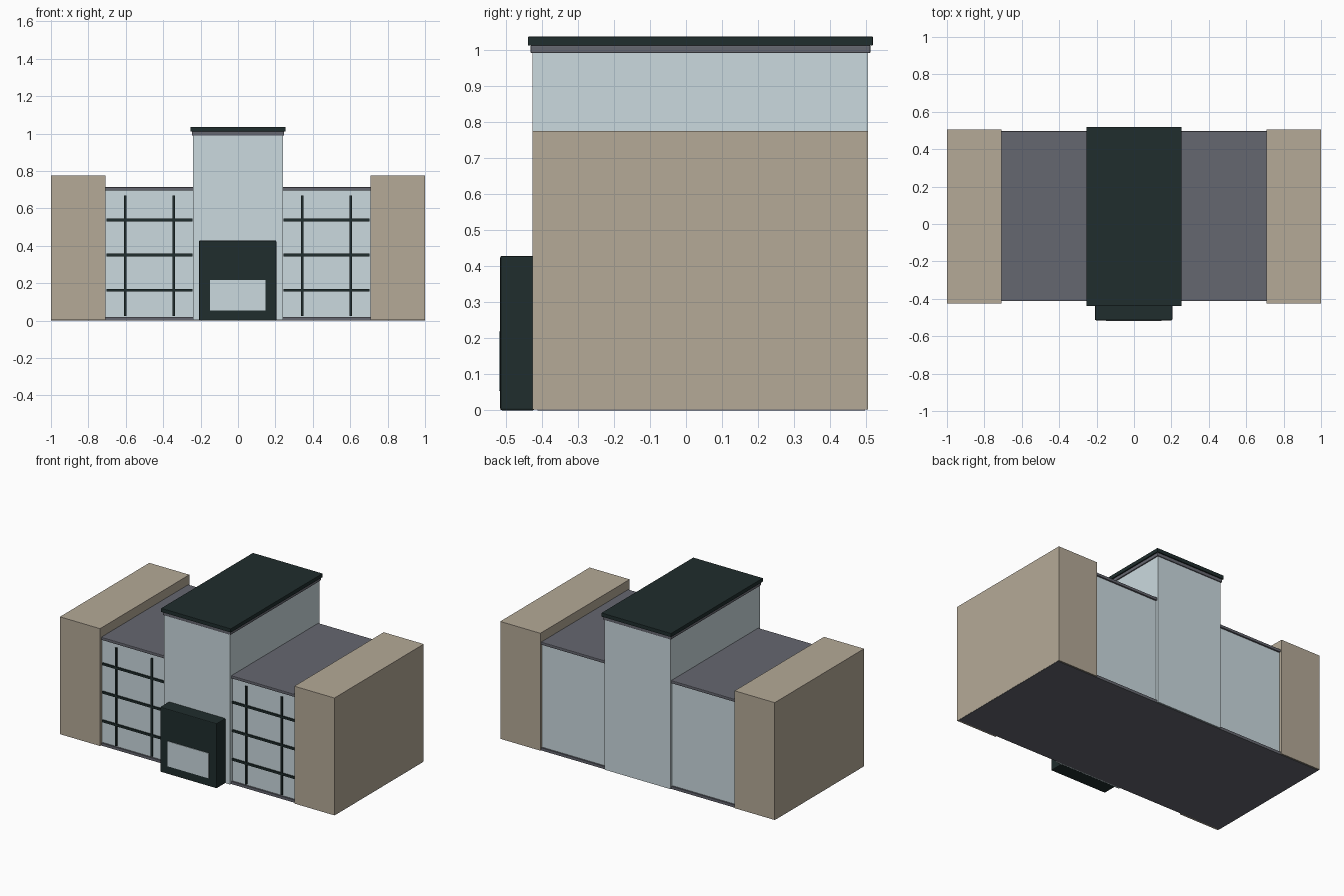
import bpy, bmesh

if "Cube" in bpy.data.objects:
    bpy.data.objects.remove(bpy.data.objects["Cube"])


def material(name, rgb):
    m = bpy.data.materials.new(name)
    m.diffuse_color = (*rgb, 1)
    m.use_nodes = True
    m.node_tree.nodes["Principled BSDF"].inputs["Base Color"].default_value = m.diffuse_color
    return m


STONE = material("beige stone", (0.46, 0.40, 0.31))
GLASS = material("pale blue glass", (0.60, 0.70, 0.74))
GREY = material("slate grey", (0.13, 0.135, 0.16))
DARK = material("dark green metal", (0.014, 0.026, 0.026))


def box(name, x, y, z, mat, bevel=0):
    """Box from (min, max) ranges on each axis, with an optional edge bevel."""
    bm = bmesh.new()
    bmesh.ops.create_cube(bm, size=1)
    for v in bm.verts:
        v.co = [(a + b) / 2 + c * (b - a) for c, (a, b) in zip(v.co, (x, y, z))]
    me = bpy.data.meshes.new(name)
    bm.to_mesh(me)
    bm.free()
    me.materials.append(mat)
    ob = bpy.data.objects.new(name, me)
    bpy.context.collection.objects.link(ob)
    if bevel:
        mod = ob.modifiers.new("bevel", 'BEVEL')
        mod.width = bevel
        mod.segments = 2
    return ob


def pair(name, x, y, z, mat, bevel=0):
    """Mirrored left and right boxes."""
    box("right_" + name, x, y, z, mat, bevel)
    box("left_" + name, (-x[1], -x[0]), y, z, mat, bevel)


# Ground slab under the whole building
box("ground_slab", (-0.999, 0.999), (-0.412, 0.496), (0, 0.018), GREY)

# Solid end blocks
pair("end_block", (0.708, 1.0), (-0.425, 0.505), (0.002, 0.775), STONE)

# Glazed wings with grey roofs
pair("wing_glass", (0.23, 0.715), (-0.402, 0.486), (0.01, 0.70), GLASS)
pair("wing_roof", (0.23, 0.715), (-0.412, 0.496), (0.695, 0.714), GREY, 0.004)

# Front window bars
for i, h in enumerate((0.162, 0.351, 0.538)):
    pair(f"cross_bar_{i}", (0.243, 0.703), (-0.411, -0.398), (h - 0.007, h + 0.007), DARK)
for i, c in enumerate((0.343, 0.603)):
    pair(f"upright_bar_{i}", (c - 0.006, c + 0.006), (-0.411, -0.398), (0.025, 0.67), DARK)

# Central tower with two-step flat roof
box("tower", (-0.24, 0.24), (-0.425, 0.505), (0.002, 0.995), GLASS)
box("tower_trim", (-0.247, 0.247), (-0.431, 0.511), (0.99, 1.012), GREY, 0.003)
box("tower_roof", (-0.254, 0.254), (-0.438, 0.518), (1.011, 1.036), DARK, 0.002)

# Entrance block and its window plate
box("entrance_block", (-0.208, 0.205), (-0.515, -0.42), (0, 0.428), DARK, 0.005)
box("entrance_window", (-0.15, 0.148), (-0.518, -0.51), (0.053, 0.218), GLASS)
